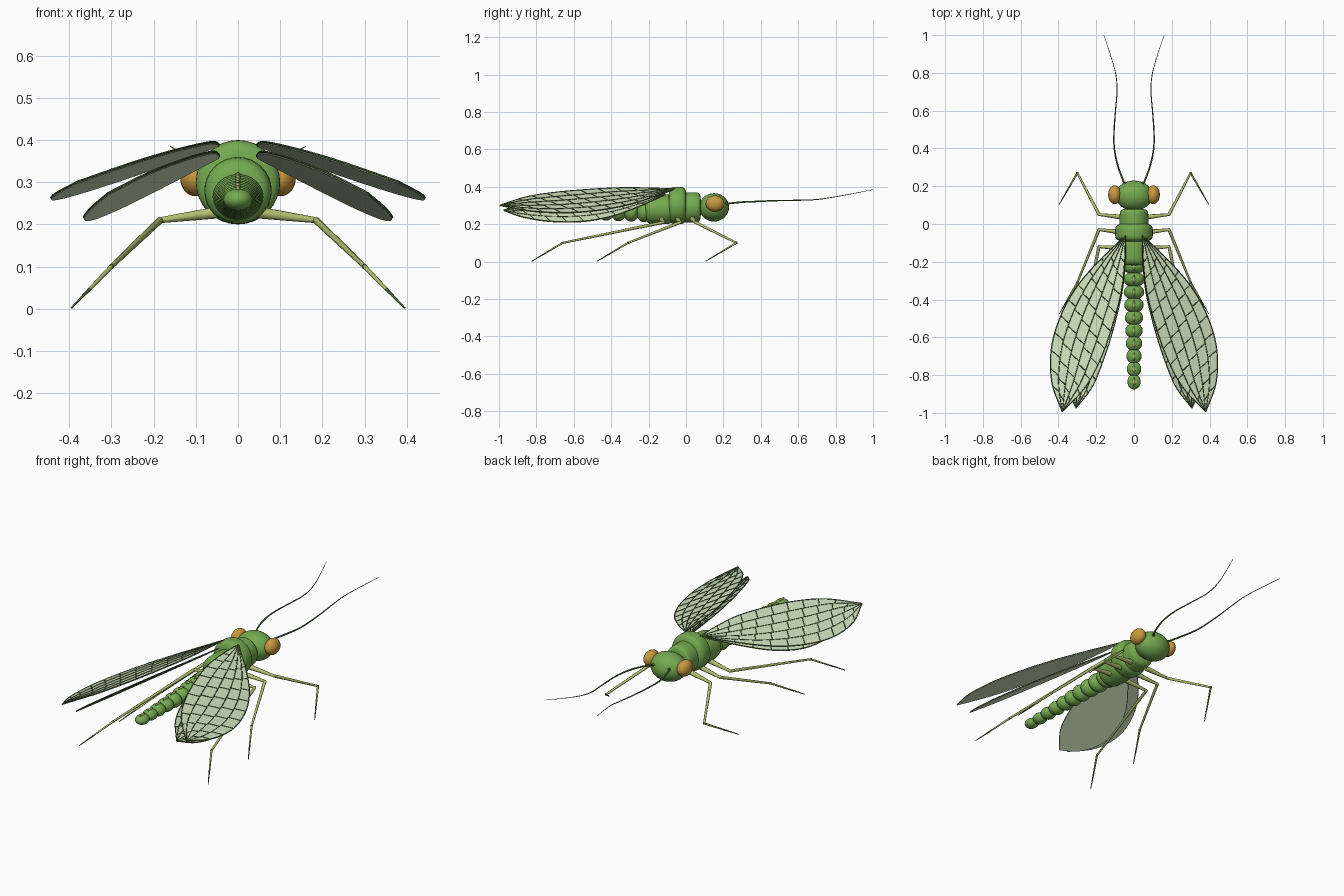
import bpy, bmesh, math
from mathutils import Vector

if "Cube" in bpy.data.objects:
    bpy.data.objects.remove(bpy.data.objects["Cube"])


def mat(name, r, g, b):
    m = bpy.data.materials.new(name)
    m.diffuse_color = (r, g, b, 1)
    m.use_nodes = True
    m.node_tree.nodes["Principled BSDF"].inputs["Base Color"].default_value = m.diffuse_color
    return m


GREEN = mat("body green", 0.175, 0.40, 0.08)
PALE = mat("wing membrane", 0.66, 0.80, 0.53)
DARK = mat("dark vein green", 0.065, 0.135, 0.035)
LEG = mat("leg yellow green", 0.45, 0.53, 0.16)
EYE = mat("amber eye", 0.58, 0.32, 0.05)
SIDES = ((1, "right"), (-1, "left"))


def finish(name, bm, m, smooth=True):
    bmesh.ops.recalc_face_normals(bm, faces=bm.faces)
    me = bpy.data.meshes.new(name)
    bm.to_mesh(me)
    bm.free()
    for p in me.polygons:
        p.use_smooth = smooth
    me.materials.append(m)
    ob = bpy.data.objects.new(name, me)
    bpy.context.collection.objects.link(ob)
    return ob


def ball(name, c, r, m, seg=28):
    bm = bmesh.new()
    bmesh.ops.create_uvsphere(bm, u_segments=seg, v_segments=seg // 2, radius=1)
    for v in bm.verts:
        v.co = Vector((v.co.x * r[0] + c[0], v.co.y * r[1] + c[1], v.co.z * r[2] + c[2]))
    return finish(name, bm, m)


def barrel(name, y0, y1, z, rx, rz, m, power=4.5, n=32, rows=14):
    # rounded drum lying along y
    bm = bmesh.new()
    yc, h = (y0 + y1) / 2, (y1 - y0) / 2
    rings = []
    for i in range(rows + 1):
        a = math.pi * i / rows
        t = -math.cos(a)
        k = max(0.02, (1 - abs(t) ** power) ** (1 / power))
        rings.append([bm.verts.new((rx * k * math.cos(2 * math.pi * j / n), yc + h * t,
                                    z + rz * k * math.sin(2 * math.pi * j / n))) for j in range(n)])
    for a, b in zip(rings, rings[1:]):
        for j in range(n):
            bm.faces.new((a[j], a[(j + 1) % n], b[(j + 1) % n], b[j]))
    bm.faces.new(rings[0])
    bm.faces.new(rings[-1])
    return finish(name, bm, m)


def tubes(name, paths, m, res=2):
    # each path is a list of (point, radius)
    cu = bpy.data.curves.new(name, 'CURVE')
    cu.dimensions = '3D'
    cu.bevel_depth = 1.0
    cu.bevel_resolution = res
    cu.use_fill_caps = True
    for path in paths:
        sp = cu.splines.new('POLY')
        sp.points.add(len(path) - 1)
        for p, (co, r) in zip(sp.points, path):
            p.co = (*co, 1)
            p.radius = r
    cu.materials.append(m)
    ob = bpy.data.objects.new(name, cu)
    bpy.context.collection.objects.link(ob)
    bpy.ops.object.select_all(action='DESELECT')
    ob.select_set(True)
    bpy.context.view_layer.objects.active = ob
    bpy.ops.object.convert(target='MESH')
    return ob


def spline(pts, t):
    # smooth curve through the points, t in 0..1
    pts = [Vector(p) for p in pts]
    f = min(max(t, 0), 1) * (len(pts) - 1)
    i = min(int(f), len(pts) - 2)
    f -= i
    p1, p2 = pts[i], pts[i + 1]
    p0 = pts[i - 1] if i else p1 * 2 - p2
    p3 = pts[i + 2] if i + 2 < len(pts) else p2 * 2 - p1
    return 0.5 * (2 * p1 + (p2 - p0) * f + (2 * p0 - 5 * p1 + 4 * p2 - p3) * f ** 2
                  + (3 * p1 - p0 - 3 * p2 + p3) * f ** 3)


# head, eyes and thorax
ball("head", (0, 0.15, 0.29), (0.098, 0.08, 0.076), GREEN, 32)
barrel("front_thorax", -0.04, 0.08, 0.29, 0.076, 0.08, GREEN, 6)
barrel("middle_thorax", -0.095, 0.005, 0.30, 0.10, 0.10, GREEN, 4)
barrel("rear_thorax", -0.22, -0.06, 0.28, 0.08, 0.08, GREEN)

# beaded abdomen with small pale marks along its back
for i in range(10):
    f = i / 9
    y, z = -0.225 - 0.0678 * i, 0.265 - 0.006 * f
    rx, rz = 0.060 - 0.025 * f, 0.054 - 0.028 * f
    ball(f"abdomen_segment_{i + 1}", (0, y, z), (rx, 0.041, rz), GREEN, 24)
    ball(f"back_mark_{i + 1}", (0, y, z + rz), (0.006, 0.024, 0.005), LEG, 12)

# wing outlines seen from above (root to tip) and the slope of each wing plane
FORE = dict(
    outer=[(.045, -.06), (.19, -.20), (.305, -.335), (.39, -.49), (.438, -.66), (.435, -.84), (.38, -.995)],
    inner=[(.045, -.06), (.05, -.20), (.068, -.36), (.115, -.54), (.175, -.71), (.255, -.86), (.38, -.995)],
    z=.388, b=-.40, c=-.05)
HIND = dict(
    outer=[(.045, -.11), (.16, -.24), (.27, -.39), (.34, -.55), (.365, -.72), (.35, -.87), (.307, -.975)],
    inner=[(.045, -.11), (.048, -.22), (.063, -.36), (.105, -.54), (.155, -.70), (.22, -.86), (.307, -.975)],
    z=.360, b=-.625, c=-.09)


def wing_point(w, s, u, v, lift=0.0):
    p = spline(w["outer"], u).lerp(spline(w["inner"], u), v)
    z = w["z"] + w["b"] * (p.x - .045) + w["c"] * (p.y - w["outer"][0][1])
    return Vector((s * p.x, p.y, z + lift))


def wing(name, w, s, rows=5, cols=9):
    nu, nv = 36, 5
    # thin membrane plate
    bm = bmesh.new()
    layers = []
    for lift in (0.0, -0.004):
        g = [[bm.verts.new(wing_point(w, s, i / nu, j / nv, lift)) for j in range(nv + 1)]
             for i in range(nu + 1)]
        layers.append(g)
        for i in range(nu):
            for j in range(nv):
                bm.faces.new((g[i][j], g[i + 1][j], g[i + 1][j + 1], g[i][j + 1]))
    top, low = layers
    for j in (0, nv):
        for i in range(nu):
            bm.faces.new((top[i][j], top[i + 1][j], low[i + 1][j], low[i][j]))
    bmesh.ops.remove_doubles(bm, verts=bm.verts, dist=1e-5)
    finish(name, bm, PALE, False)
    # long veins, with staggered slanting cross veins between them
    paths = []
    for k in range(rows + 1):
        r = .0026 if k in (0, rows) else .0022
        paths.append([(wing_point(w, s, i / nu, k / rows, .001), r) for i in range(nu + 1)])
    for k in range(rows):
        for i in range(cols):
            u = .14 + .8 * (i + .5 * (k % 2)) / cols
            paths.append([(wing_point(w, s, u, k / rows, .001), .0022),
                          (wing_point(w, s, u + .03, (k + 1) / rows, .001), .0022)])
    tubes(name + "_veins", paths, DARK, 0)


LEGS = {"front": (0.035, 0.05, 0.27, 0.105),
        "middle": (-0.045, -0.03, -0.31, -0.475),
        "hind": (-0.13, -0.12, -0.66, -0.825)}

for s, side in SIDES:
    ball(f"{side}_eye", (s * 0.102, 0.155, 0.31), (0.035, 0.05, 0.043), EYE)
    wing(f"{side}_forewing", FORE, s)
    wing(f"{side}_hindwing", HIND, s)

    # antenna
    feeler = [(.045, .20, .308), (.083, .30, .318), (.103, .39, .322), (.106, .48, .326), (.098, .60, .328),
              (.09, .70, .332), (.096, .79, .345), (.123, .89, .363), (.16, 1.0, .385)]
    pts = []
    for i in range(41):
        p = spline(feeler, i / 40)
        p.x *= s
        pts.append((p, .005 - .0038 * i / 40))
    tubes(f"{side}_antenna", [pts], DARK)
    ball(f"{side}_antenna_base", (s * .047, .212, .31), (.008, .012, .008), DARK, 12)

    # legs: thick upper part, thin shin, dark knee and foot
    for leg, (y0, y1, y2, y3) in LEGS.items():
        hip = Vector((s * .05, y0, .228))
        bend = Vector((s * .185, y1, .21))
        knee = Vector((s * .30, y2, .10))
        foot = Vector((s * .395, y3, .002))
        ankle = knee.lerp(foot, .55)
        n = f"{side}_{leg}_leg"
        tubes(n + "_hip", [[(hip, .014), (bend, .007)]], LEG)
        tubes(n + "_thigh", [[(bend, .0085), (knee, .0055)]], LEG)
        tubes(n + "_shin", [[(knee, .0055), (ankle, .004)]], LEG)
        tubes(n + "_foot", [[(ankle, .004), (foot, .002)]], DARK)
        ball(n + "_bend_joint", bend, (.008,) * 3, LEG, 12)
        ball(n + "_knee_joint", knee, (.0065,) * 3, DARK, 12)
